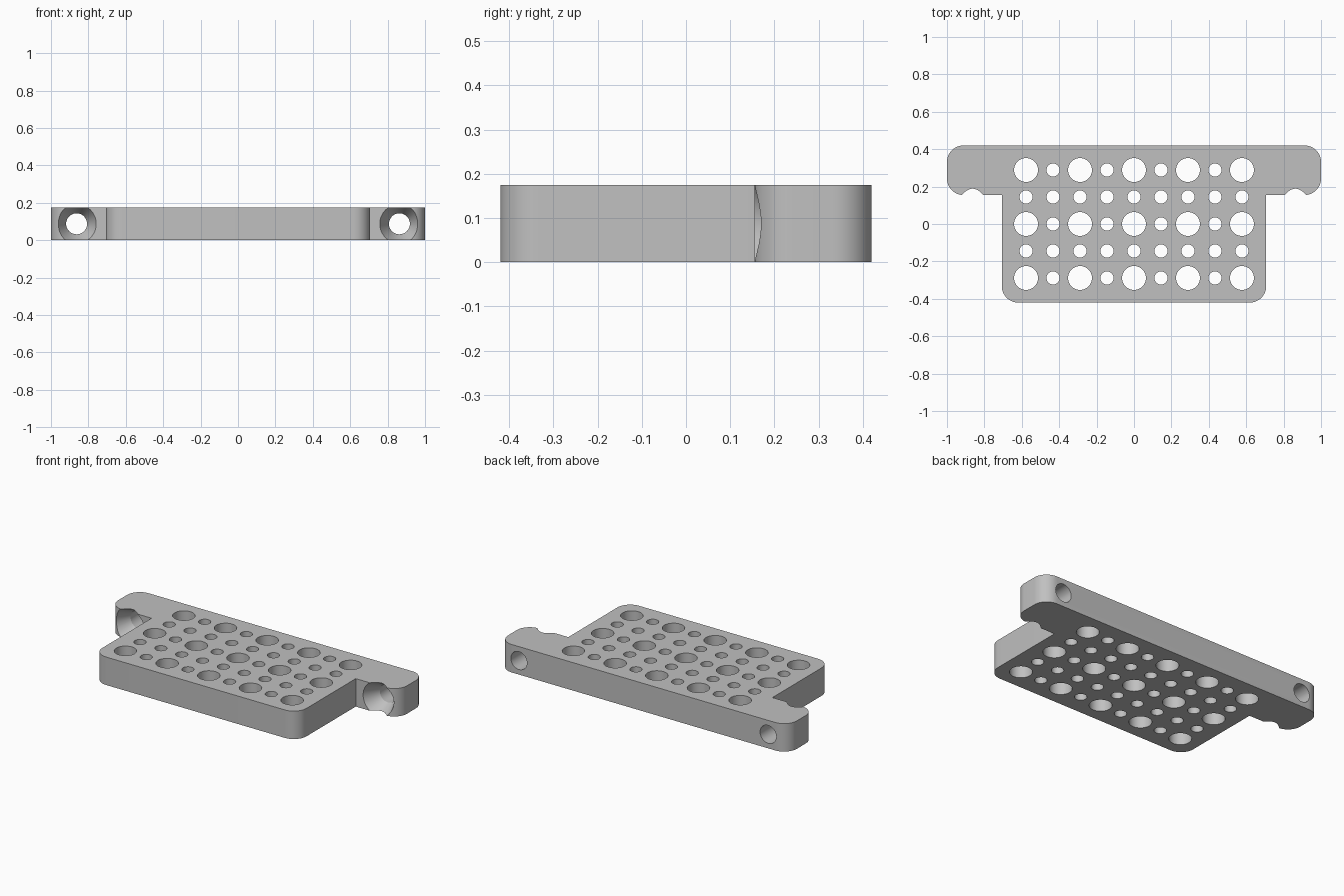
import bpy, bmesh, math
from mathutils import Vector, Matrix

cube = bpy.data.objects.get("Cube")
if cube:
    bpy.data.objects.remove(cube, do_unlink=True)

HEIGHT = 0.175
BACK, STEP = 0.42, 0.155      # rear edge and front edge of the wide bar
RADIUS = 0.088                # rounded plan corners
PITCH = 0.1443                # hole grid spacing
SCREW_X = 0.863

grey = bpy.data.materials.new("plain grey")
grey.use_nodes = True
colour = (0.53, 0.53, 0.53, 1)
grey.diffuse_color = colour
grey.node_tree.nodes["Principled BSDF"].inputs["Base Color"].default_value = colour


def make_object(name, bm):
    bmesh.ops.recalc_face_normals(bm, faces=bm.faces)
    mesh = bpy.data.meshes.new(name)
    bm.to_mesh(mesh)
    bm.free()
    obj = bpy.data.objects.new(name, mesh)
    bpy.context.collection.objects.link(obj)
    mesh.materials.append(grey)
    return obj


def round_corner(x, y, sx, sy, steps=12):
    """Quarter arc around a corner pointing towards (sx, sy)."""
    cx, cy = x - sx * RADIUS, y - sy * RADIUS
    turns = [math.pi / 2 * i / steps for i in range(steps + 1)]
    return [(cx + sx * RADIUS * math.sin(t), cy + sy * RADIUS * math.cos(t)) for t in turns]


def add_lathe(bm, profile, matrix, sides):
    """Closed solid of revolution from (radius, height) pairs."""
    rings = []
    for r, h in profile:
        rings.append([bm.verts.new(matrix @ Vector((r * math.cos(a), r * math.sin(a), h)))
                      for a in (2 * math.pi * i / sides for i in range(sides))])
    for low, high in zip(rings, rings[1:]):
        for i in range(sides):
            j = (i + 1) % sides
            bm.faces.new((low[i], low[j], high[j], high[i]))
    bm.faces.new(rings[0][::-1])
    bm.faces.new(rings[-1])


# T-shaped plate: right half of the outline, then mirrored
half = round_corner(1, BACK, 1, 1)
half += round_corner(1, STEP, 1, -1)[::-1]
half += [(0.707, STEP)]
half += round_corner(0.707, -BACK, 1, -1)[::-1]
outline = half + [(-x, y) for x, y in reversed(half)]
bm = bmesh.new()
base = bm.faces.new([bm.verts.new((x, y, 0)) for x, y in outline])
top = bmesh.ops.extrude_face_region(bm, geom=[base])["geom"]
bmesh.ops.translate(bm, vec=(0, 0, HEIGHT),
                    verts=[v for v in top if isinstance(v, bmesh.types.BMVert)])
plate = make_object("perforated_plate", bm)

# Grid of alternating large and small holes
bm = bmesh.new()
for col in range(-4, 5):
    for row in range(-2, 3):
        large = col % 2 == 0 and row % 2 == 0
        r = 0.064 if large else 0.035
        add_lathe(bm, [(r, -0.1), (r, HEIGHT + 0.1)],
                  Matrix.Translation((col * PITCH, row * PITCH, 0)), 48 if large else 32)

# Countersunk screw holes through the ears, from front to back
screw = [(0.105, 0.05), (0.105, STEP), (0.056, 0.25), (0.056, BACK + 0.1)]
for side in (-1, 1):
    turn = Matrix.Rotation(-math.pi / 2, 4, "X")
    add_lathe(bm, screw, Matrix.Translation((side * SCREW_X, 0, HEIGHT / 2)) @ turn, 64)
cutter = make_object("hole_cutter", bm)
cutter.hide_render = True

# Cut the holes and keep the finished mesh
cut = plate.modifiers.new("holes", "BOOLEAN")
cut.operation = "DIFFERENCE"
cut.solver = "EXACT"
cut.object = cutter
bpy.context.view_layer.update()
graph = bpy.context.evaluated_depsgraph_get()
finished = bpy.data.meshes.new_from_object(plate.evaluated_get(graph))
plate.modifiers.clear()
plate.data = finished
bpy.data.objects.remove(cutter, do_unlink=True)

# Smooth curved walls, crisp rims
for obj in bpy.context.selected_objects:
    obj.select_set(False)
plate.select_set(True)
bpy.context.view_layer.objects.active = plate
bpy.ops.object.shade_smooth_by_angle(angle=math.radians(25))
